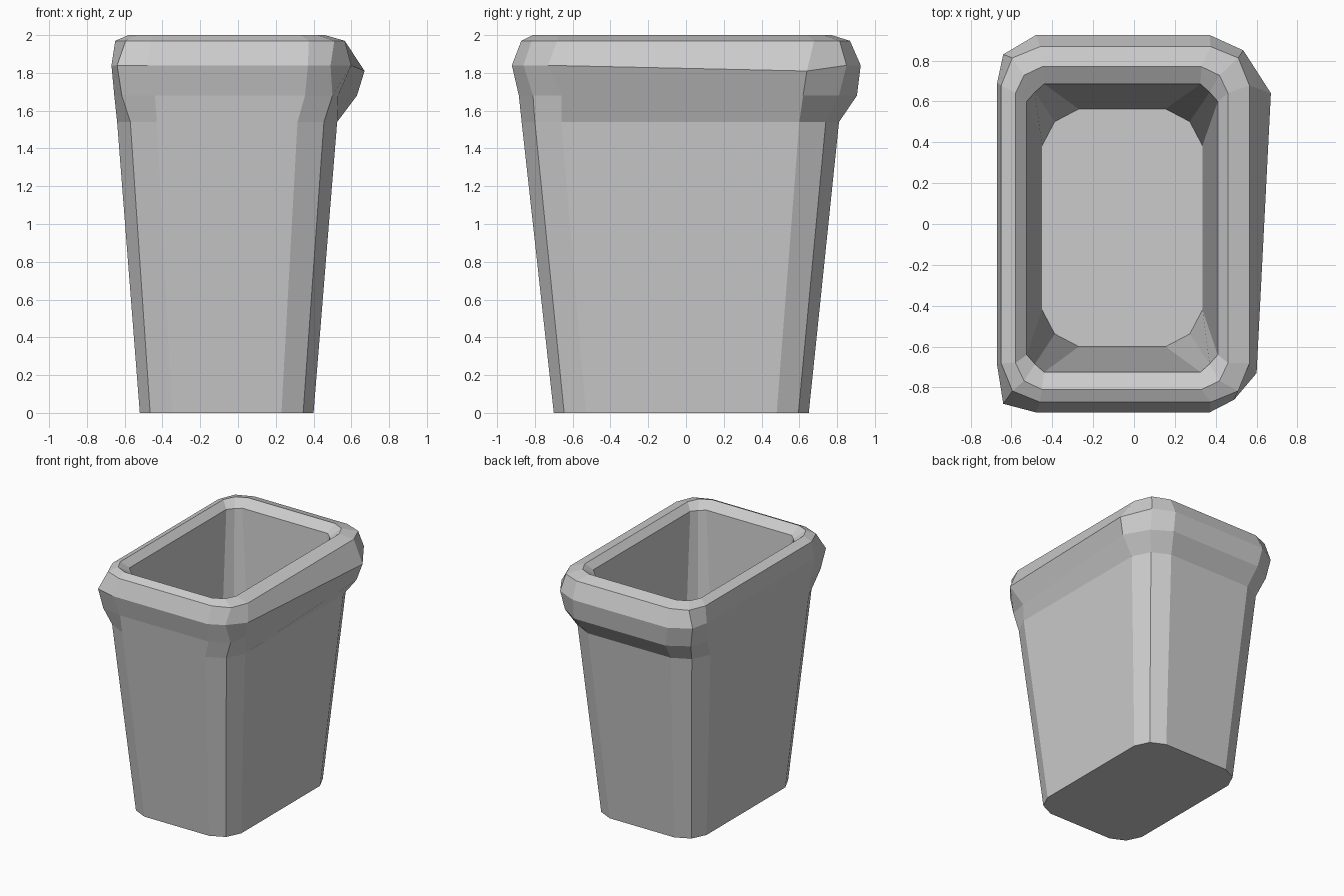
import bpy, bmesh

if "Cube" in bpy.data.objects:
    bpy.data.objects.remove(bpy.data.objects["Cube"])


def ring(x0, x1, y0, y1, r, m, z):
    """Rounded rectangle with two facets per corner, 12 points, anticlockwise."""
    return [(x, y, z) for x, y in (
        (x1, y1 - r), (x1 - m, y1 - m), (x1 - r, y1),
        (x0 + r, y1), (x0 + m, y1 - m), (x0, y1 - r),
        (x0, y0 + r), (x0 + m, y0 + m), (x0 + r, y0),
        (x1 - r, y0), (x1 - m, y0 + m), (x1, y0 + r))]


# Uneven bulge under the rim, dented along the right side
under = [(x, y, 1.68) for x, y in (
    (.63, .62), (.52, .81), (.37, .905), (-.45, .905), (-.61, .81), (-.655, .66),
    (-.655, -.66), (-.615, -.85), (-.44, -.885), (.355, -.885), (.50, -.81), (.53, -.66))]
bulge = [(x, y, 1.81 if x > .62 else 1.84) for x, y in (
    (.67, .64), (.535, .85), (.37, .925), (-.48, .925), (-.64, .83), (-.67, .69),
    (-.67, -.69), (-.64, -.88), (-.48, -.922), (.37, -.922), (.49, -.86), (.60, -.73))]

# Cross-sections from the base, up the outside, over the rim and down inside
sections = [
    ring(-.52, .40, -.70, .65, .17, .055, 0),
    ring(-.64, .525, -.87, .81, .21, .07, 1.54),
    under,
    bulge,
    ring(-.65, .565, -.872, .868, .19, .055, 1.97),
    ring(-.58, .46, -.81, .77, .13, .042, 2.0),
    ring(-.525, .41, -.725, .685, .085, .04, 1.95),
    ring(-.45, .335, -.60, .563, .18, .062, .1),
]

# Loft the bin
bm = bmesh.new()
loops = [[bm.verts.new(p) for p in s] for s in sections]
for a, b in zip(loops, loops[1:]):
    for i in range(12):
        j = (i + 1) % 12
        bm.faces.new((a[i], a[j], b[j], b[i]))
bm.faces.new(loops[0][::-1])
bm.faces.new(loops[-1])
mesh = bpy.data.meshes.new("bin_body")
bm.to_mesh(mesh)
bm.free()
bpy.context.collection.objects.link(bpy.data.objects.new("bin_body", mesh))
